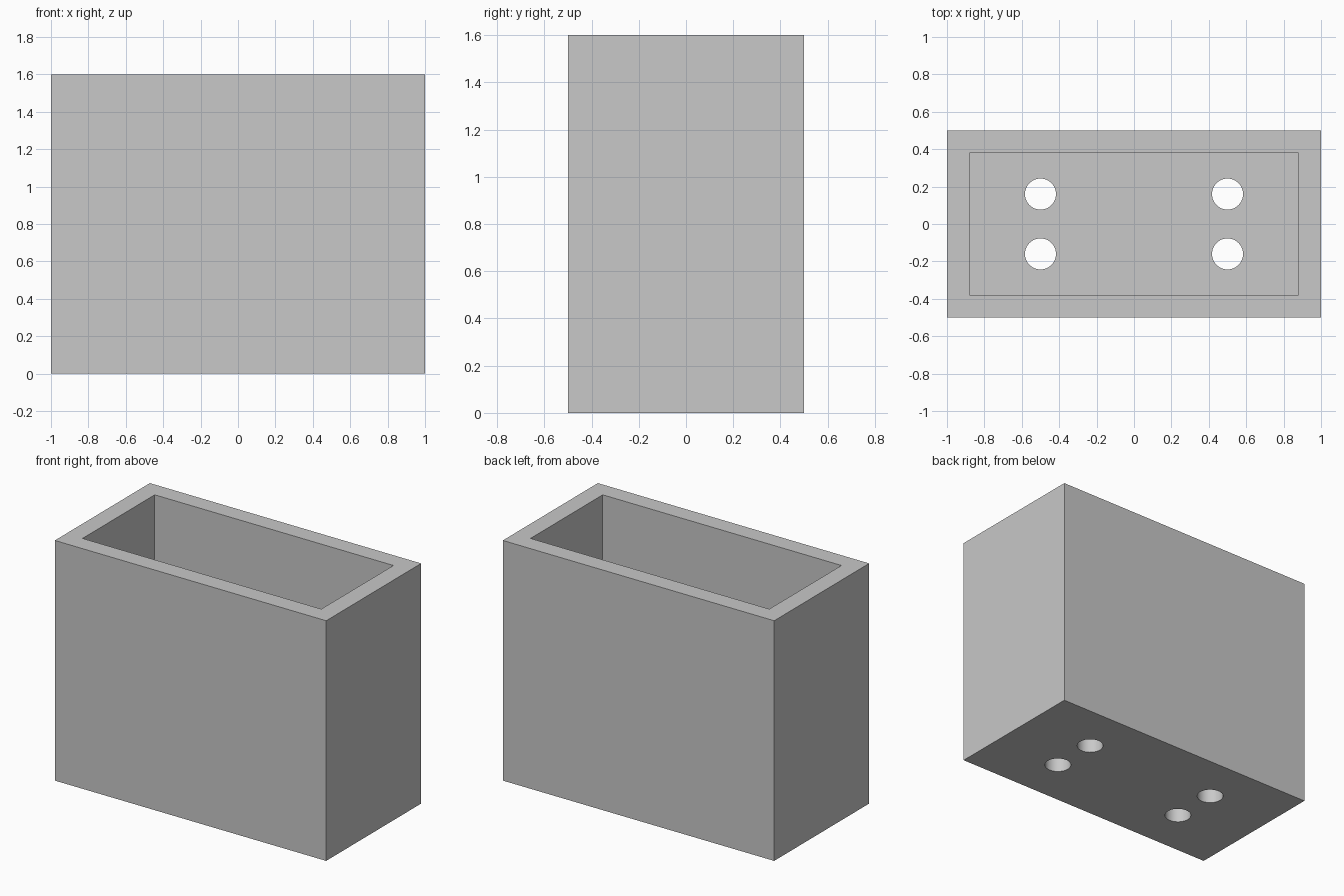
import bpy

# Remove the default cube
default = bpy.data.objects.get("Cube")
if default:
    bpy.data.objects.remove(default, do_unlink=True)

WIDTH, DEPTH, HEIGHT = 2.0, 1.0, 1.6
WALL = 0.12
HOLE_X, HOLE_Y, HOLE_RADIUS = 0.5, 0.16, 0.083

grey = bpy.data.materials.new("light grey")
grey.use_nodes = True
grey.diffuse_color = (0.58, 0.58, 0.58, 1)
grey.node_tree.nodes["Principled BSDF"].inputs["Base Color"].default_value = grey.diffuse_color


def box(name, size, bottom):
    bpy.ops.mesh.primitive_cube_add(size=1, location=(0, 0, bottom + size[2] / 2))
    obj = bpy.context.object
    obj.name = name
    obj.scale = size
    bpy.ops.object.transform_apply(location=True, rotation=False, scale=True)
    obj.data.materials.append(grey)
    return obj


def cut(target, cutter):
    cutter.hide_render = True
    mod = target.modifiers.new("cut", "BOOLEAN")
    mod.operation = "DIFFERENCE"
    mod.solver = "EXACT"
    mod.object = cutter
    bpy.context.view_layer.objects.active = target
    bpy.ops.object.modifier_apply(modifier=mod.name)
    bpy.data.objects.remove(cutter, do_unlink=True)


# Outer block, hollowed out from the top
planter = box("planter_box", (WIDTH, DEPTH, HEIGHT), 0)
cut(planter, box("cavity_cutter", (WIDTH - 2 * WALL, DEPTH - 2 * WALL, HEIGHT), WALL))

# Four round drain holes through the floor
for sx in (-1, 1):
    for sy in (-1, 1):
        bpy.ops.mesh.primitive_cylinder_add(
            vertices=48, radius=HOLE_RADIUS, depth=4 * WALL,
            location=(sx * HOLE_X, sy * HOLE_Y, 0))
        hole = bpy.context.object
        hole.name = "drain_hole_cutter"
        hole.data.materials.append(grey)
        cut(planter, hole)

# Smooth hole walls, crisp box edges
bpy.ops.object.select_all(action="DESELECT")
planter.select_set(True)
bpy.context.view_layer.objects.active = planter
bpy.ops.object.shade_smooth_by_angle()
